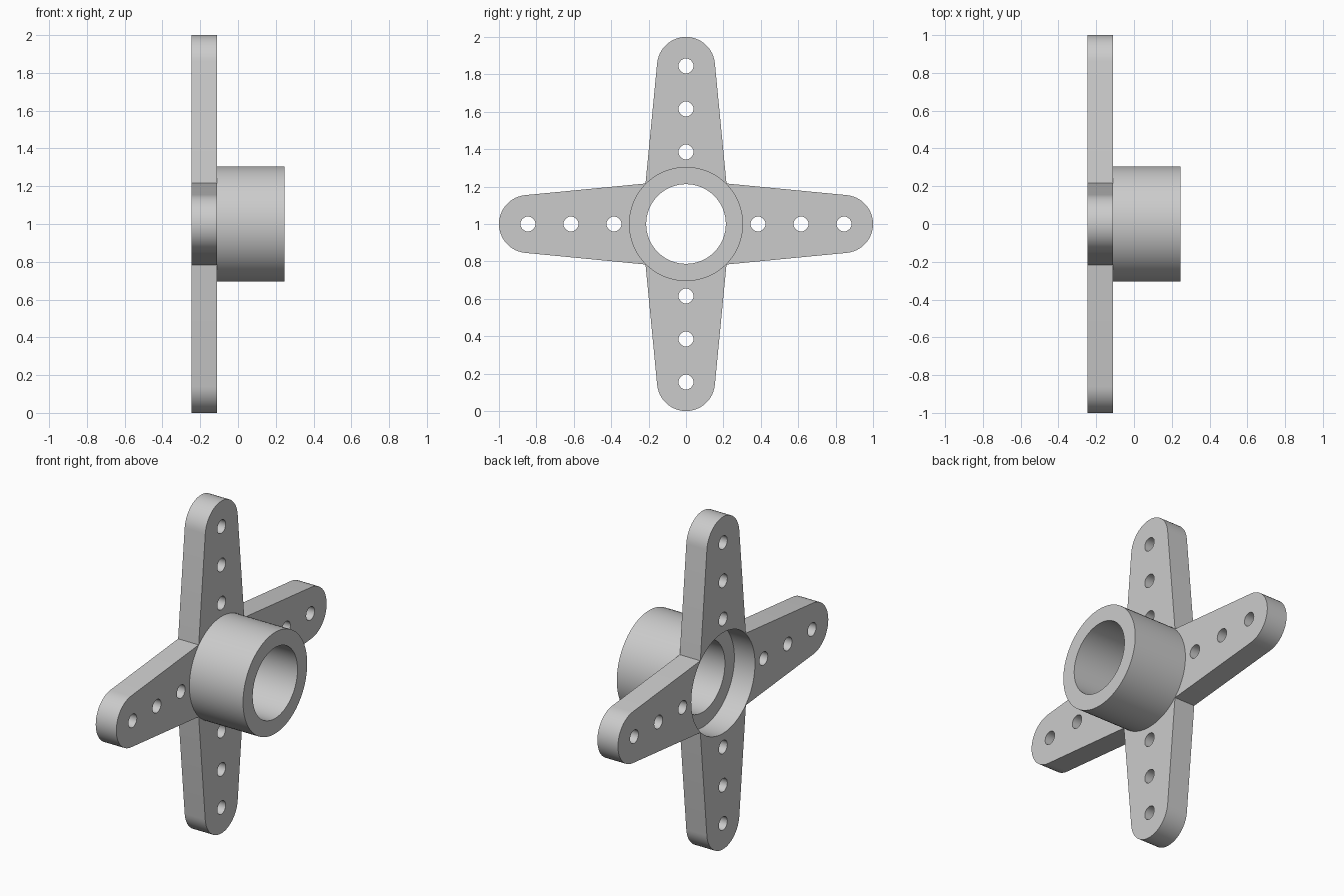
import bpy, bmesh
from math import sin, cos, pi, asin, radians
from mathutils import Matrix

cube = bpy.data.objects.get("Cube")
if cube:
    bpy.data.objects.remove(cube, do_unlink=True)

grey = bpy.data.materials.new("plain grey")
grey.use_nodes = True
grey.diffuse_color = (0.6, 0.6, 0.6, 1)
grey.node_tree.nodes["Principled BSDF"].inputs["Base Color"].default_value = (0.6, 0.6, 0.6, 1)


def circle(radius, count, cx=0, cy=0):
    return [(cx + radius * cos(2 * pi * i / count), cy + radius * sin(2 * pi * i / count))
            for i in range(count)]


def extruded_profile(name, loops, x0, x1):
    """Fill closed loops (inner loops become holes) and extrude them along x."""
    curve = bpy.data.curves.new(name, "CURVE")
    curve.dimensions = "2D"
    curve.fill_mode = "BOTH"
    curve.extrude = (x1 - x0) / 2
    for loop in loops:
        spline = curve.splines.new("POLY")
        spline.points.add(len(loop) - 1)
        for point, (u, v) in zip(spline.points, loop):
            point.co = (u, v, 0, 1)
        spline.use_cyclic_u = True
    obj = bpy.data.objects.new(name, curve)
    bpy.context.collection.objects.link(obj)
    bpy.ops.object.select_all(action="DESELECT")
    obj.select_set(True)
    bpy.context.view_layer.objects.active = obj
    bpy.ops.object.convert(target="MESH")
    obj = bpy.context.view_layer.objects.active

    # Weld the caps to the walls, then stand the profile up in the yz plane
    bm = bmesh.new()
    bm.from_mesh(obj.data)
    bmesh.ops.remove_doubles(bm, verts=bm.verts, dist=0.0001)
    bmesh.ops.recalc_face_normals(bm, faces=bm.faces)
    stand = Matrix(((0, 0, 1, 0), (1, 0, 0, 0), (0, 1, 0, 0), (0, 0, 0, 1)))
    bm.transform(Matrix.Translation(((x0 + x1) / 2, 0, 1)) @ stand)
    bm.to_mesh(obj.data)
    bm.free()
    obj.data.materials.clear()
    obj.data.materials.append(grey)
    bpy.ops.object.shade_smooth_by_angle(angle=radians(30))
    return obj


# Four tapered arms with round tips meeting in sharp inner corners
VALLEY, TIP_R, STEPS = 0.2165, 0.155, 24
TIP_C = 1 - TIP_R
taper = asin((VALLEY - TIP_R) / (TIP_C - VALLEY))
arm = [(VALLEY, -VALLEY)]
for i in range(STEPS + 1):
    a = (pi / 2 - taper) * (2 * i / STEPS - 1)
    arm.append((TIP_C + TIP_R * cos(a), TIP_R * sin(a)))

outline, holes = [], []
for k in range(4):
    c, s = round(cos(k * pi / 2)), round(sin(k * pi / 2))
    outline += [(c * u - s * v, s * u + c * v) for u, v in arm]
    holes += [circle(0.04, 24, c * d, s * d) for d in (0.385, 0.615, TIP_C)]

extruded_profile("cross_arms", [outline, circle(0.303, 72)] + holes, -0.247, -0.11)

# Hub collar whose narrower bore leaves a ledge behind the arms
extruded_profile("hub_collar", [circle(0.305, 72), circle(0.213, 72)], -0.11, 0.247)
